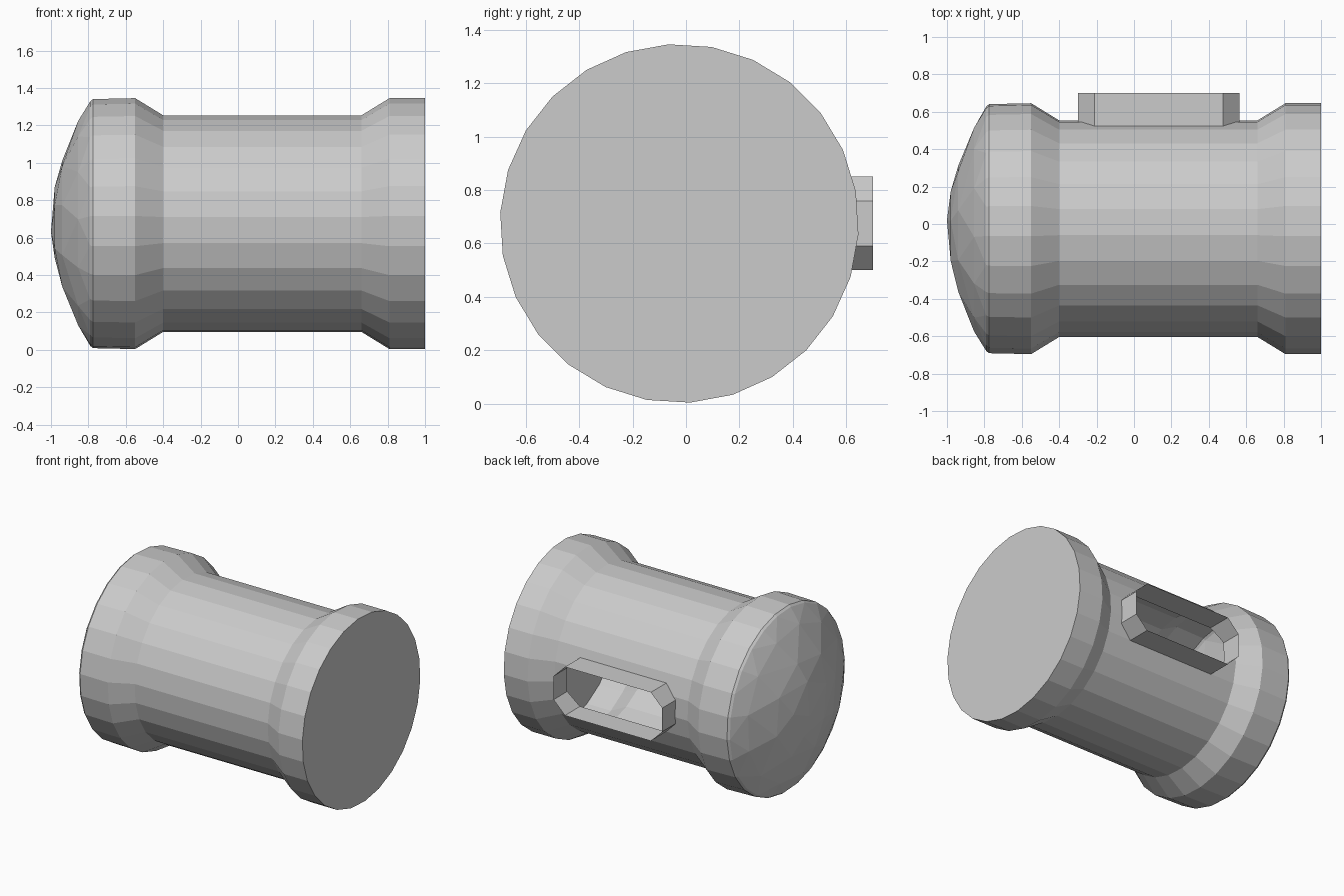
import bpy, bmesh, math
from mathutils import Vector

if "Cube" in bpy.data.objects:
    bpy.data.objects.remove(bpy.data.objects["Cube"])

SIDES = 26
CY, CZ = -0.025, 0.675          # barrel axis
PHASE = math.pi / 2 + 0.06

grey = bpy.data.materials.new("plain grey")
grey.diffuse_color = (0.6, 0.6, 0.6, 1)
grey.use_nodes = True
grey.node_tree.nodes["Principled BSDF"].inputs["Base Color"].default_value = grey.diffuse_color


def ring(bm, x, r, n=SIDES, phase=PHASE):
    return [bm.verts.new((x, CY + r * math.cos(phase + i * math.tau / n),
                          CZ + r * math.sin(phase + i * math.tau / n)))
            for i in range(n)]


def make_object(name, bm):
    mesh = bpy.data.meshes.new(name)
    bm.to_mesh(mesh)
    bm.free()
    mesh.materials.append(grey)
    obj = bpy.data.objects.new(name, mesh)
    bpy.context.collection.objects.link(obj)
    return obj


# Barrel: waisted body with flared ends and a flat cap
bm = bmesh.new()
profile = [(-0.775, 0.667), (-0.55, 0.672), (-0.40, 0.58),
           (0.66, 0.58), (0.81, 0.672), (1.0, 0.672)]
rings = [ring(bm, x, r) for x, r in profile]
for a, b in zip(rings, rings[1:]):
    for i in range(SIDES):
        j = (i + 1) % SIDES
        bm.faces.new((a[i], a[j], b[j], b[i]))
bm.faces.new(rings[-1])

# Faceted dome: hull over sparse rings of points on a shallow sphere
base = rings[0]
dome = base + ring(bm, -0.79, 0.655)
for x, r, n, ph in [(-0.855, 0.55, 13, 0.2), (-0.94, 0.35, 8, 0.5),
                    (-0.98, 0.20, 5, 0.1)]:
    dome += ring(bm, x, r, n, ph)
dome.append(bm.verts.new((-1.0, 0.02, 0.63)))
bmesh.ops.convex_hull(bm, input=dome)
base_set = set(base)
bmesh.ops.delete(bm, geom=[f for f in bm.faces if all(v in base_set for v in f.verts)],
                 context='FACES')
bmesh.ops.recalc_face_normals(bm, faces=bm.faces)
barrel = make_object("barrel", bm)

# Window cutter: chamfered rectangle pushed in from the back
bm = bmesh.new()
x0, x1, z0, z1, c = -0.30, 0.565, 0.50, 0.85, 0.09
outline = [(x0 + c, z0), (x1 - c, z0), (x1, z0 + c), (x1, z1 - c),
           (x1 - c, z1), (x0 + c, z1), (x0, z1 - c), (x0, z0 + c)]
face = bm.faces.new([bm.verts.new((x, 0.0, z)) for x, z in outline])
ext = bmesh.ops.extrude_face_region(bm, geom=[face])
bmesh.ops.translate(bm, vec=(0, 0.9, 0),
                    verts=[v for v in ext["geom"] if isinstance(v, bmesh.types.BMVert)])
bmesh.ops.recalc_face_normals(bm, faces=bm.faces)
cutter = make_object("window_cutter", bm)
cutter.hide_render = True

cut = barrel.modifiers.new("window", 'BOOLEAN')
cut.operation = 'DIFFERENCE'
cut.solver = 'EXACT'
cut.object = cutter
bpy.context.view_layer.objects.active = barrel
bpy.ops.object.modifier_apply(modifier="window")
bpy.data.objects.remove(cutter)

# Open the pocket into the hollow inside, then raise the window collar
bm = bmesh.new()
bm.from_mesh(barrel.data)
pocket = []
for f in bm.faces:
    m = f.calc_center_median()
    if -0.5 < m.x < 0.7 and math.hypot(m.y - CY, m.z - CZ) < 0.5:
        pocket.append(f)
bmesh.ops.delete(bm, geom=pocket, context='FACES')
rim = [e for e in bm.edges if e.is_boundary]
ext = bmesh.ops.extrude_edge_only(bm, edges=rim)
for v in ext["geom"]:
    if isinstance(v, bmesh.types.BMVert):
        v.co.y = 0.70
bm.to_mesh(barrel.data)
bm.free()
